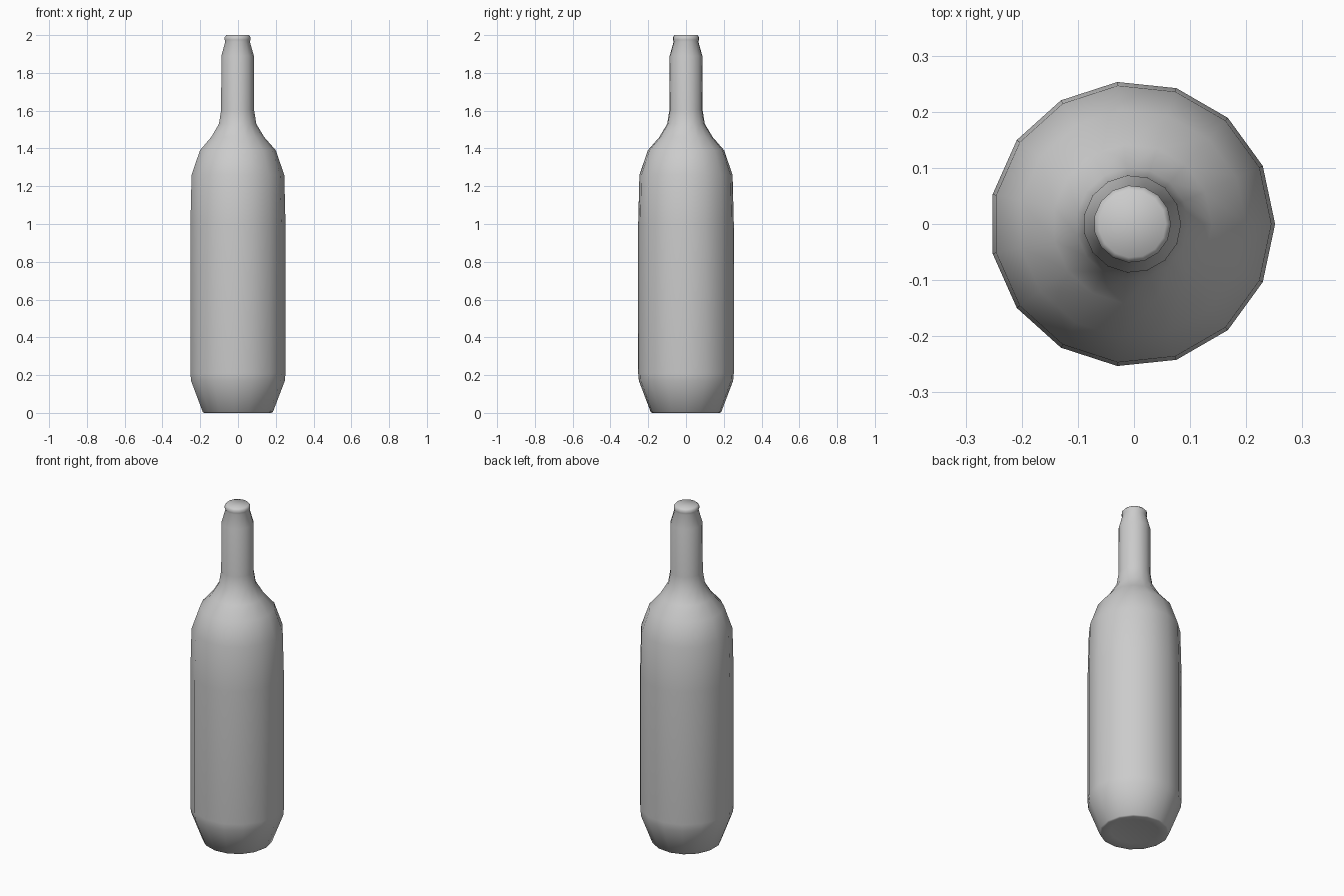
import bpy, bmesh, math

if "Cube" in bpy.data.objects:
    bpy.data.objects.remove(bpy.data.objects["Cube"])

SIDES = 15
OFFSET = -0.003  # centres the odd-sided outline on x

# Bottle profile (radius, height), from the recessed base to the lip
profile = [
    (0.13, 0.01), (0.18, 0.0), (0.188, 0.005), (0.251, 0.17), (0.2545, 0.21),
    (0.2545, 1.0), (0.248, 1.26), (0.203, 1.39), (0.142, 1.46),
    (0.10, 1.53), (0.088, 1.605), (0.087, 1.89), (0.066, 1.965),
    (0.069, 1.975), (0.069, 1.99), (0.06, 2.0),
]

bm = bmesh.new()
rings = []
for r, z in profile:
    ring = []
    for i in range(SIDES):
        a = 2 * math.pi * i / SIDES
        ring.append(bm.verts.new((OFFSET + r * math.cos(a), r * math.sin(a), z)))
    rings.append(ring)

# Lathed wall
for low, high in zip(rings, rings[1:]):
    for i in range(SIDES):
        j = (i + 1) % SIDES
        bm.faces.new((low[i], low[j], high[j], high[i]))

# Base and mouth caps
bm.faces.new(rings[0][::-1])
bm.faces.new(rings[-1])
bmesh.ops.recalc_face_normals(bm, faces=bm.faces)
for f in bm.faces:
    f.smooth = True

mesh = bpy.data.meshes.new("bottle")
bm.to_mesh(mesh)
bm.free()
bottle = bpy.data.objects.new("bottle", mesh)
bpy.context.collection.objects.link(bottle)
